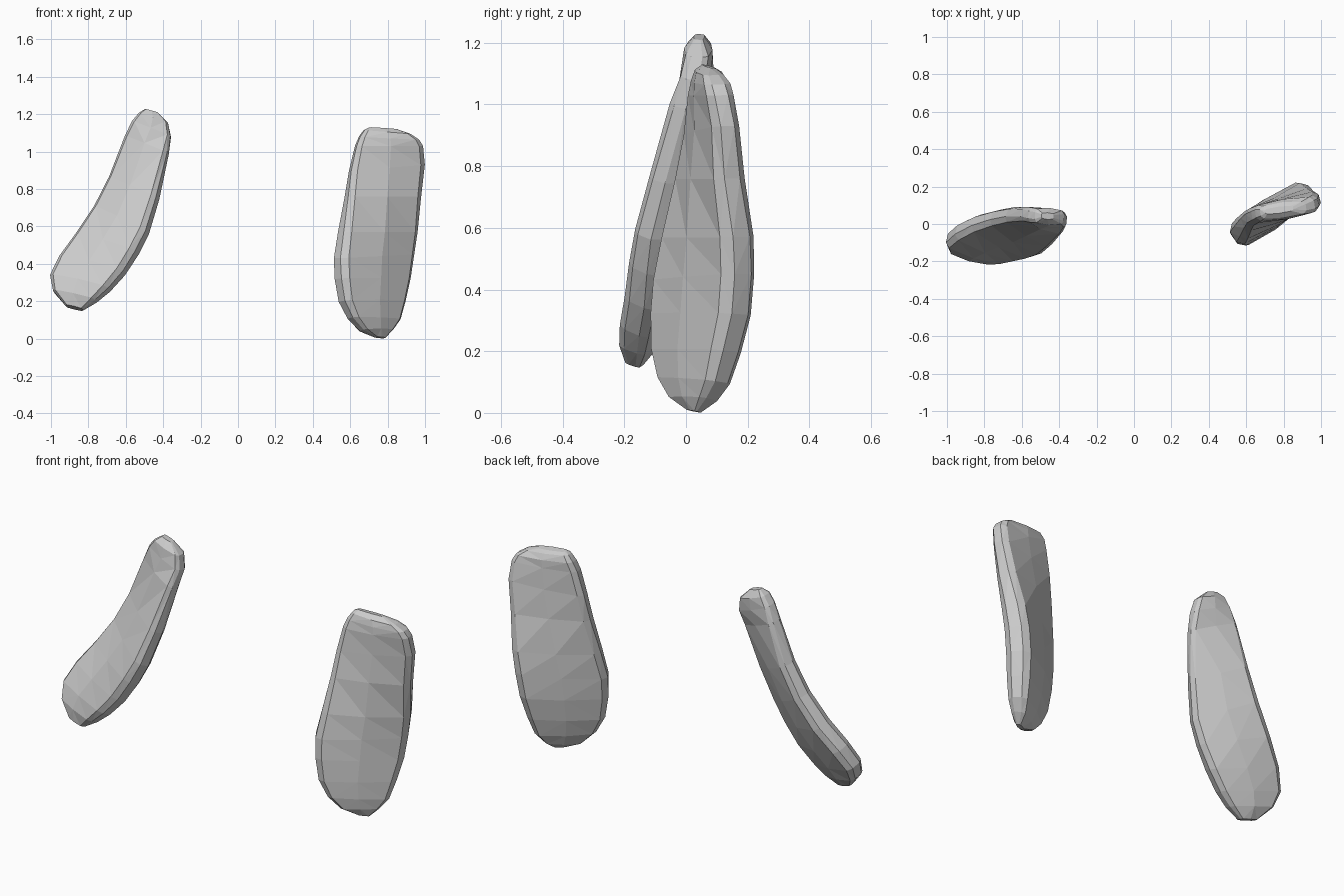
import bpy, bmesh
from mathutils import Vector

grey = bpy.data.materials.new("stone grey")
grey.diffuse_color = (0.6, 0.6, 0.6, 1)

# Cross-section of a slab: u runs edge to edge, v through the thickness
SECTION = [(-1, -.4), (-1, .4), (-.86, .8), (0, 1), (.86, .8),
           (1, .4), (1, -.4), (.86, -.8), (0, -1), (-.86, -.8)]


def slab(name, stations):
    """Loft the section through pairs of edge points: (left, right, half thickness)."""
    bm = bmesh.new()
    mids = [(Vector(a) + Vector(b)) / 2 for a, b, t in stations]
    rings = []
    for i, (a, b, t) in enumerate(stations):
        half = (Vector(b) - Vector(a)) / 2
        along = mids[min(i + 1, len(mids) - 1)] - mids[max(i - 1, 0)]
        normal = half.cross(along).normalized()
        rings.append([bm.verts.new(mids[i] + half * u + normal * t * v)
                      for u, v in SECTION])
    n = len(SECTION)
    for r, s in zip(rings, rings[1:]):
        for k in range(n):
            bm.faces.new((r[k], r[(k + 1) % n], s[(k + 1) % n], s[k]))
    bm.faces.new(rings[0])
    bm.faces.new(rings[-1])
    bmesh.ops.triangulate(bm, faces=bm.faces[:])
    bmesh.ops.recalc_face_normals(bm, faces=bm.faces[:])
    me = bpy.data.meshes.new(name)
    bm.to_mesh(me)
    bm.free()
    me.materials.append(grey)
    ob = bpy.data.objects.new(name, me)
    bpy.context.collection.objects.link(ob)


# Slanted narrow slab, bottom to top
slab("left_slab", [
    ((-.92, -.16, .175), (-.83, -.175, .153), .03),
    ((-.985, -.115, .25), (-.76, -.18, .20), .056),
    ((-1.0, -.075, .33), (-.69, -.175, .26), .065),
    ((-.95, -.03, .43), (-.61, -.16, .35), .068),
    ((-.86, .015, .55), (-.54, -.15, .46), .067),
    ((-.76, .045, .70), (-.485, -.135, .57), .062),
    ((-.68, .06, .86), (-.43, -.088, .75), .057),
    ((-.60, .06, 1.08), (-.375, -.02, .99), .05),
    ((-.565, .05, 1.16), (-.36, .02, 1.08), .05),
    ((-.53, .045, 1.205), (-.375, .035, 1.155), .046),
    ((-.495, .045, 1.228), (-.43, .04, 1.21), .018),
])

# Upright broad slab with a twist, bottom to top
slab("right_slab", [
    ((.735, .01, .008), (.785, .04, .003), .015),
    ((.66, -.035, .045), (.82, .08, .045), .045),
    ((.60, -.065, .11), (.855, .115, .10), .062),
    ((.555, -.08, .20), (.88, .145, .20), .074),
    ((.535, -.08, .32), (.905, .175, .32), .08),
    ((.53, -.07, .43), (.925, .185, .45), .08),
    ((.55, -.04, .57), (.945, .18, .57), .078),
    ((.58, .005, .76), (.97, .15, .76), .067),
    ((.60, .03, .90), (.993, .135, .93), .058),
    ((.63, .045, 1.03), (.985, .115, 1.03), .056),
    ((.65, .055, 1.08), (.965, .105, 1.065), .054),
    ((.675, .06, 1.115), (.92, .09, 1.095), .042),
    ((.70, .065, 1.128), (.85, .085, 1.118), .018),
])
